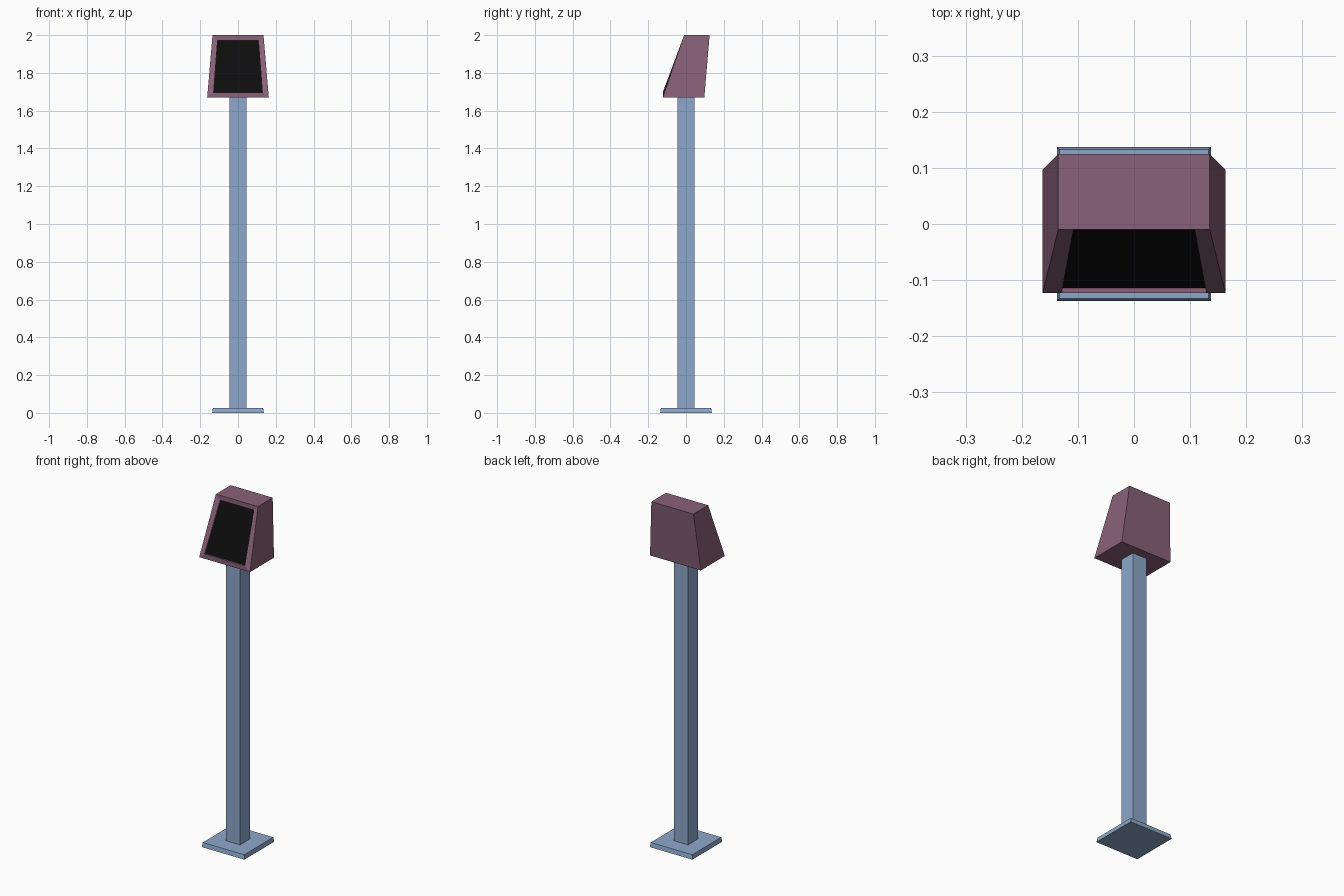
import bpy, bmesh

if "Cube" in bpy.data.objects:
    bpy.data.objects.remove(bpy.data.objects["Cube"])


def material(name, rgb):
    m = bpy.data.materials.new(name)
    m.diffuse_color = (*rgb, 1)
    m.use_nodes = True
    m.node_tree.nodes["Principled BSDF"].inputs["Base Color"].default_value = m.diffuse_color
    return m


def loft(name, rings, mat, cap_first=True, cap_last=True):
    """Skin a list of 4-point rings into a flat-shaded mesh."""
    bm = bmesh.new()
    loops = [[bm.verts.new(p) for p in ring] for ring in rings]
    for a, b in zip(loops, loops[1:]):
        for i in range(4):
            j = (i + 1) % 4
            bm.faces.new((a[i], a[j], b[j], b[i]))
    if cap_first:
        bm.faces.new(loops[0][::-1])
    if cap_last:
        bm.faces.new(loops[-1])
    if len(rings) > 1:
        bmesh.ops.recalc_face_normals(bm, faces=bm.faces)
    me = bpy.data.meshes.new(name)
    bm.to_mesh(me)
    bm.free()
    me.materials.append(mat)
    ob = bpy.data.objects.new(name, me)
    bpy.context.collection.objects.link(ob)
    return ob


def square(half, z):
    return [(-half, -half, z), (half, -half, z), (half, half, z), (-half, half, z)]


def panel(xb, yb, zb, xt, yt, zt):
    """Trapezoid facing the front, from bottom edge to top edge."""
    return [(-xb, yb, zb), (xb, yb, zb), (xt, yt, zt), (-xt, yt, zt)]


blue = material("post_blue", (0.27, 0.39, 0.60))
mauve = material("housing_mauve", (0.25, 0.12, 0.19))
black = material("screen_black", (0.004, 0.004, 0.004))

# Base plate with slightly sloped edges, and the square post
loft("base_plate", [square(0.137, 0), square(0.133, 0.026)], blue)
loft("post", [square(0.045, 0.026), square(0.045, 1.67)], blue)

# Wedge housing: back, front rim, inner rim, then the recess wall
back = panel(0.163, 0.097, 1.67, 0.135, 0.125, 2.0)
rim = panel(0.163, -0.123, 1.67, 0.135, -0.01, 2.0)
inner = panel(0.129, -0.123, 1.697, 0.108, -0.01, 1.972)
recess = [(x, y + 0.009, z) for x, y, z in inner]
loft("housing", [back, rim, inner, recess], mauve, cap_last=False)

# Screen closing the recess
loft("screen", [recess], black, cap_first=False)
